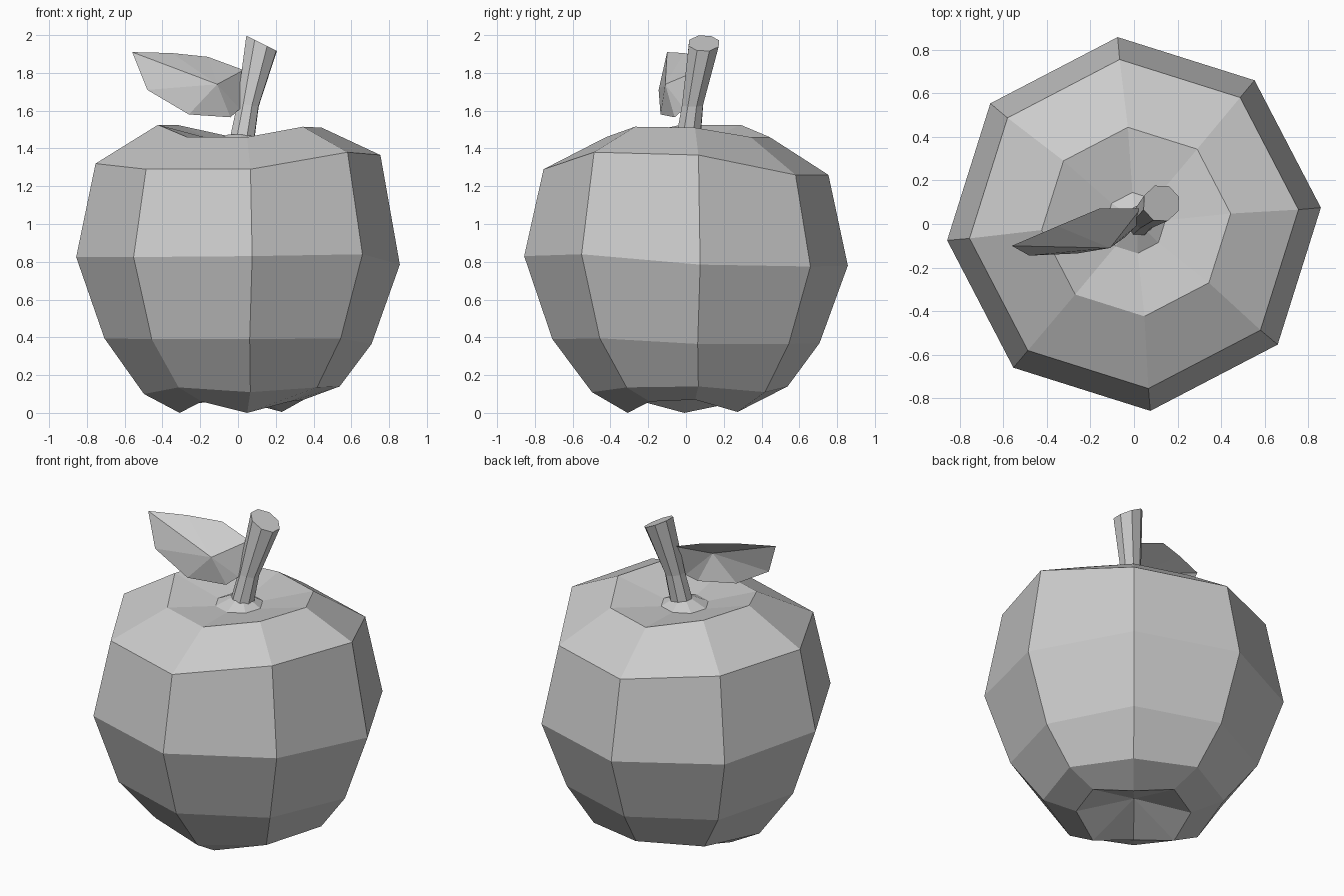
import bpy
import bmesh
from math import cos, sin, radians

SIDES = 8

# Remove the default object
default_cube = bpy.data.objects.get("Cube")
if default_cube:
    bpy.data.objects.remove(default_cube, do_unlink=True)

# Single matte colour shared by every part
grey = bpy.data.materials.new("plain_grey")
grey.use_nodes = True
grey.diffuse_color = (0.6, 0.6, 0.6, 1)
shader = next(n for n in grey.node_tree.nodes if n.type == 'BSDF_PRINCIPLED')
shader.inputs["Base Color"].default_value = grey.diffuse_color
shader.inputs["Roughness"].default_value = 0.8


def finish(bm, name):
    """Turn a bmesh into a flat shaded object with the shared material."""
    bmesh.ops.recalc_face_normals(bm, faces=bm.faces)
    mesh = bpy.data.meshes.new(name)
    bm.to_mesh(mesh)
    bm.free()
    mesh.materials.append(grey)
    obj = bpy.data.objects.new(name, mesh)
    bpy.context.collection.objects.link(obj)
    return obj


def add_ring(bm, radius, centre, heights, start=5):
    """Add one loop of vertices, each with its own height."""
    ring = []
    for i, z in enumerate(heights):
        angle = radians(start + i * 360 / SIDES)
        x = centre[0] + radius * cos(angle)
        y = centre[1] + radius * sin(angle)
        ring.append(bm.verts.new((x, y, z)))
    return ring


def bridge(bm, rings):
    """Join neighbouring loops with quads."""
    for lower, upper in zip(rings, rings[1:]):
        for i in range(SIDES):
            j = (i + 1) % SIDES
            bm.faces.new((lower[i], lower[j], upper[j], upper[i]))


def fan(bm, ring, point):
    """Close a loop with triangles meeting at one point."""
    tip = bm.verts.new(point)
    for i in range(len(ring)):
        bm.faces.new((ring[i], ring[(i + 1) % len(ring)], tip))


# Fruit body: radius, centre shift and heights around each loop
body_loops = [
    (0.33, 0.02, (.07, .005, .07, .05, 0, .06, 0, .06)),             # feet
    (0.52, 0.02, (.14, .11, .14, .13, .10, .135, .11, .135)),        # lower edge
    (0.71, 0, (.365, .365, .37, .38, .395, .39, .39, .395)),         # belly
    (0.86, 0, (.785, .775, .78, .80, .825, .825, .83, .84)),         # widest part
    (0.757, 0, (1.365, 1.26, 1.26, 1.315, 1.32, 1.29, 1.29, 1.38)),  # shoulder
    (0.435, 0.01, (1.51, 1.46, 1.46, 1.525, 1.525, 1.46, 1.46, 1.515)),  # rim
    (0.14, 0.005, (1.435,) * SIDES),                                 # dimple floor
    (0.06, 0.01, (1.475,) * SIDES),                                  # collar top
]
bm = bmesh.new()
loops = [add_ring(bm, r, (shift, shift), z) for r, shift, z in body_loops]
bridge(bm, loops)
fan(bm, loops[0], (0, 0, 0.16))
bm.faces.new(loops[-1])
finish(bm, "fruit_body")

# Stem: leaning, pinched in the middle, with a slanted end
bm = bmesh.new()
stem_loops = [
    (0.07, (0.02, 0.01), 1.44, 0),
    (0.06, (0.053, 0.035), 1.63, 0.15),
    (0.086, (0.125, 0.095), 1.957, 0.5),
]
loops = []
for radius, centre, height, slant in stem_loops:
    ring = add_ring(bm, radius, centre, (height,) * SIDES, start=20)
    for v in ring:
        v.co.z -= slant * (v.co.x - centre[0])
    loops.append(ring)
bridge(bm, loops)
bm.faces.new(loops[0])
bm.faces.new(loops[-1])
finish(bm, "stem")

# Leaf: thin sheet folded around one raised point
leaf_outline = [
    (-0.56, -0.10, 1.91),
    (-0.48, -0.145, 1.71),
    (-0.26, -0.135, 1.58),
    (-0.04, -0.06, 1.565),
    (0.01, -0.01, 1.61),
    (0.03, 0.07, 1.815),
    (-0.16, 0.07, 1.885),
    (-0.35, -0.01, 1.905),
]
bm = bmesh.new()
outline = [bm.verts.new(p) for p in leaf_outline]
fan(bm, outline, (-0.11, -0.11, 1.74))
finish(bm, "leaf")
